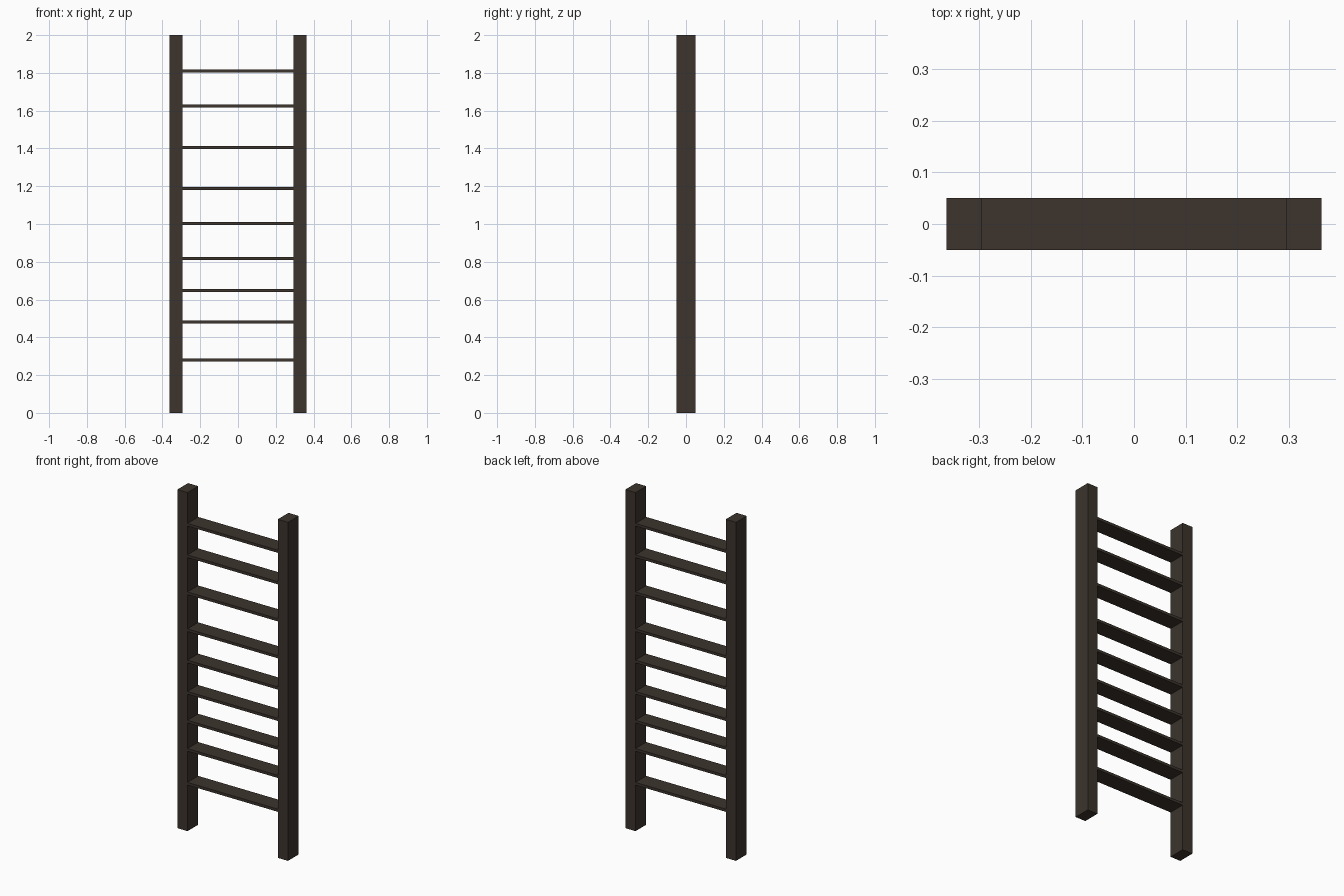
import bpy

cube = bpy.data.objects.get("Cube")
if cube:
    bpy.data.objects.remove(cube, do_unlink=True)

# Dark wood shared by every part
wood = bpy.data.materials.new("dark_brown_wood")
wood.use_nodes = True
colour = (0.045, 0.034, 0.026, 1)
wood.diffuse_color = colour
wood.node_tree.nodes["Principled BSDF"].inputs["Base Color"].default_value = colour

HEIGHT, DEPTH = 2.0, 0.10
INNER, OUTER = 0.295, 0.362
RUNG_THICKNESS = 0.016
RUNG_HEIGHTS = (0.28, 0.48, 0.647, 0.817, 1.002, 1.187, 1.405, 1.624, 1.81)


def box(name, centre, size):
    bpy.ops.mesh.primitive_cube_add(size=1, location=centre)
    obj = bpy.context.object
    obj.name = name
    obj.scale = size
    bpy.ops.object.transform_apply(location=False, rotation=False, scale=True)
    obj.data.materials.append(wood)
    return obj


# Upright side rails
for side, sign in (("left", 1), ("right", -1)):
    box(side + "_rail", (sign * (INNER + OUTER) / 2, 0, HEIGHT / 2),
        (OUTER - INNER, DEPTH, HEIGHT))

# Flat rungs, as deep as the rails
for number, z in enumerate(RUNG_HEIGHTS, 1):
    box(f"rung_{number}", (0, 0, z), (2 * INNER, DEPTH, RUNG_THICKNESS))
